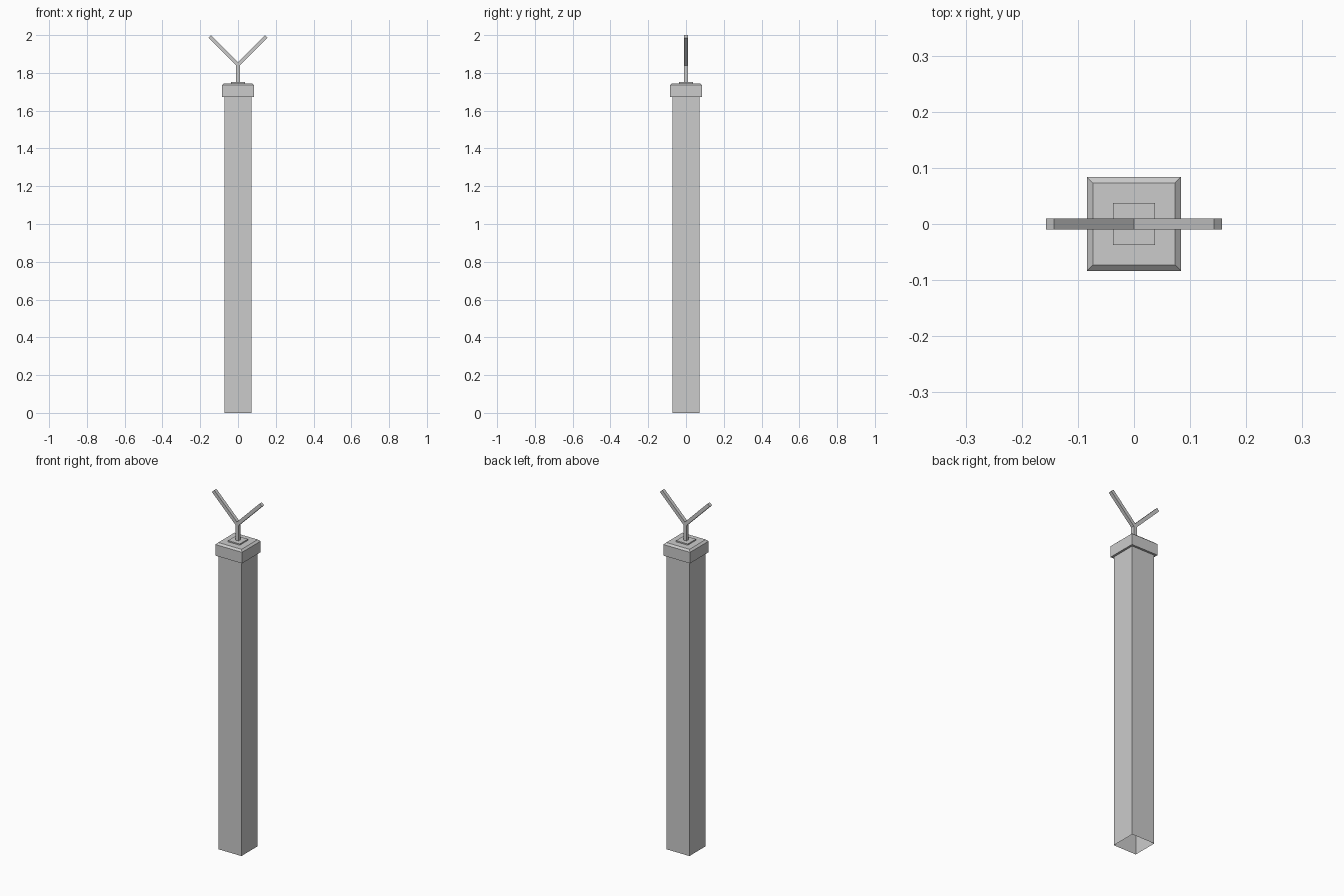
import bpy, bmesh

if "Cube" in bpy.data.objects:
    bpy.data.objects.remove(bpy.data.objects["Cube"])

grey = bpy.data.materials.new("plain_grey")
grey.diffuse_color = (0.6, 0.6, 0.6, 1)
grey.use_nodes = True
grey.node_tree.nodes["Principled BSDF"].inputs["Base Color"].default_value = grey.diffuse_color


def finish(name, bm):
    bmesh.ops.recalc_face_normals(bm, faces=bm.faces[:])
    mesh = bpy.data.meshes.new(name)
    bm.to_mesh(mesh)
    bm.free()
    mesh.materials.append(grey)
    obj = bpy.data.objects.new(name, mesh)
    bpy.context.collection.objects.link(obj)
    return obj


def square_stack(name, levels, closed=True):
    """Loft square sections given as (half width, height)."""
    bm = bmesh.new()
    rings = [[bm.verts.new((sx * h, sy * h, z))
              for sx, sy in ((-1, -1), (1, -1), (1, 1), (-1, 1))]
             for h, z in levels]
    for low, high in zip(rings, rings[1:]):
        for i in range(4):
            j = (i + 1) % 4
            bm.faces.new((low[i], low[j], high[j], high[i]))
    if closed:
        bm.faces.new(rings[0][::-1])
        bm.faces.new(rings[-1])
    return finish(name, bm)


# Hollow post, open at the bottom
square_stack("post", [(0.072, 0), (0.072, 1.70)], closed=False)

# Cap with a chamfered top, and the small plate on it
square_stack("post_cap", [(0.084, 1.672), (0.084, 1.735), (0.073, 1.745)])
square_stack("mounting_plate", [(0.037, 1.744), (0.037, 1.752)])

# Y-shaped bracket: half outline mirrored, then extruded in depth
half = [(0.01, 1.748), (0.01, 1.839), (0.157, 1.986), (0.143, 2.0)]
outline = half + [(0, 1.857)] + [(-x, z) for x, z in reversed(half)]
bm = bmesh.new()
face = bm.faces.new([bm.verts.new((x, -0.01, z)) for x, z in outline])
ext = bmesh.ops.extrude_face_region(bm, geom=[face], use_keep_orig=True)
bmesh.ops.translate(bm, vec=(0, 0.02, 0),
                    verts=[g for g in ext["geom"] if isinstance(g, bmesh.types.BMVert)])
finish("y_bracket", bm)
